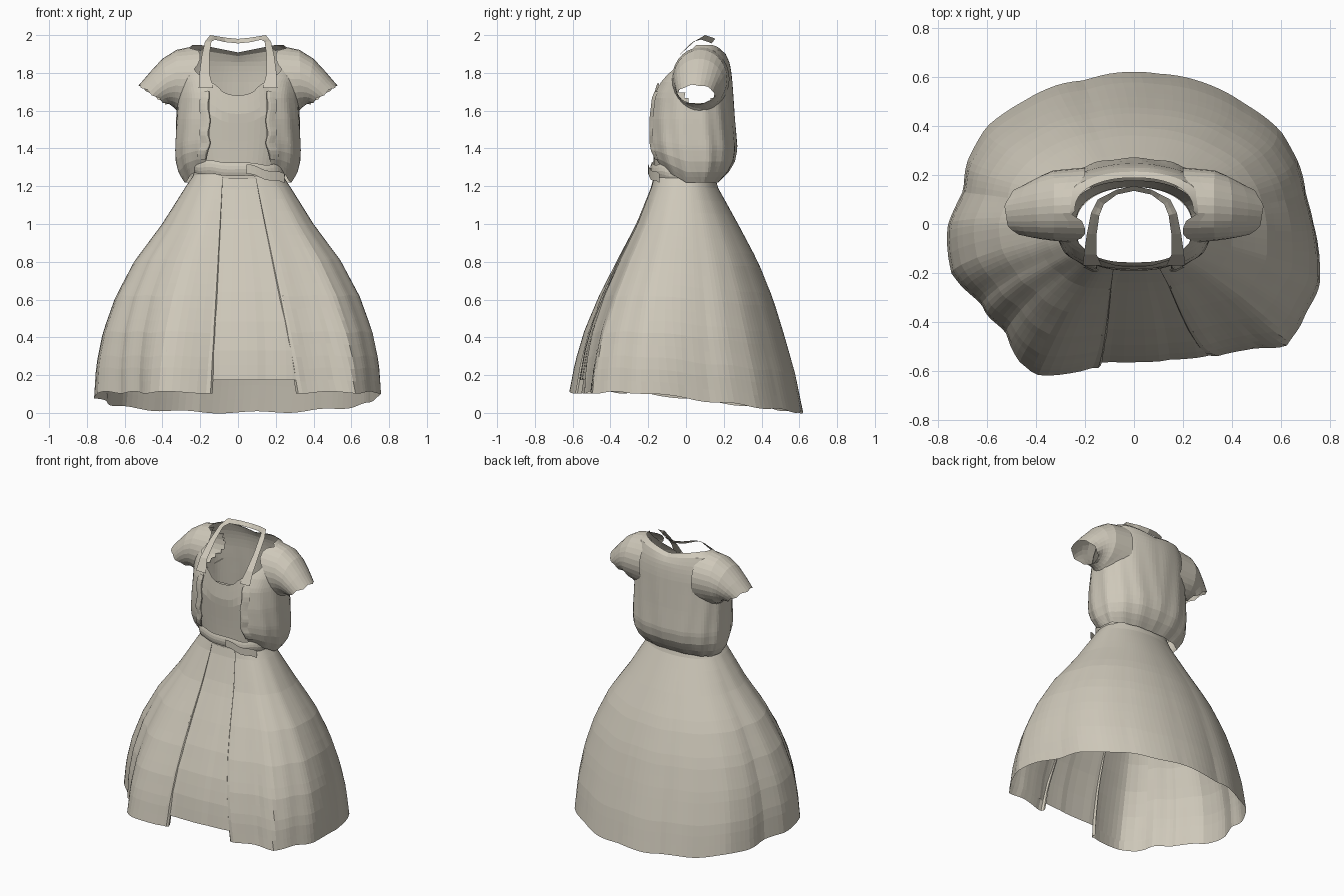
import bpy, bmesh, math
from mathutils import Vector

if "Cube" in bpy.data.objects:
    bpy.data.objects.remove(bpy.data.objects["Cube"])

cloth = bpy.data.materials.new("beige cloth")
cloth.diffuse_color = (0.62, 0.58, 0.49, 1)
cloth.use_nodes = True
cloth.node_tree.nodes["Principled BSDF"].inputs["Base Color"].default_value = cloth.diffuse_color


def finish(name, bm):
    me = bpy.data.meshes.new(name)
    bm.to_mesh(me)
    bm.free()
    me.materials.append(cloth)
    ob = bpy.data.objects.new(name, me)
    bpy.context.collection.objects.link(ob)
    return ob


def sheet(name, fn, nu, nv, closed=False, skip=None):
    """Grid surface from fn(u, v), u and v in 0..1; u may wrap round."""
    bm = bmesh.new()
    cols = nu if closed else nu + 1
    g = [[bm.verts.new(fn(i / nu, j / nv)) for i in range(cols)] for j in range(nv + 1)]
    for j in range(nv):
        for i in range(nu):
            k = (i + 1) % cols
            f = [g[j][i], g[j][k], g[j + 1][k], g[j + 1][i]]
            mid = sum((v.co for v in f), Vector()) / 4
            if not (skip and skip(mid)):
                bm.faces.new(f)
    return finish(name, bm)


def table(rows, key):
    """Linear lookup in rows whose first column is the key."""
    rows = sorted(rows)
    if key <= rows[0][0]:
        return rows[0][1:]
    for a, b in zip(rows, rows[1:]):
        if key <= b[0]:
            t = (key - a[0]) / (b[0] - a[0])
            return [p + (q - p) * t for p, q in zip(a[1:], b[1:])]
    return rows[-1][1:]


def ring(phi, rx, yf, yb, cy, nf=2.6, nb=2.2):
    """Point on a rounded outline; phi = 0 is the front, pi the back."""
    s, c = math.sin(phi), math.cos(phi)
    n = nf if c > 0 else nb
    x = math.copysign(rx * abs(s) ** (2 / n), s)
    r = abs(c) ** (2 / n)
    return x, (cy - (cy - yf) * r if c > 0 else cy + (yb - cy) * r)


def edge_angle(x, rx, n=2.6):
    return math.asin(min(1, x / rx) ** (n / 2))


def clamp(t):
    return max(0.0, min(1.0, t))


# ---------- skirts: height, half width, front y, back y ----------
SKIRT = [(1.26, .235, -.17, .15), (1.2, .275, -.185, .165), (1.0, .40, -.265, .275),
         (.8, .545, -.365, .38), (.6, .645, -.455, .46), (.4, .71, -.525, .52),
         (.2, .745, -.57, .575), (0, .755, -.595, .615)]
# wavy hem seen from above
HEM = [(0, -.57), (.15, -.565), (.35, -.535), (.5, -.5), (.62, -.5), (.7, -.37), (.755, -.24),
       (.76, -.15), (.73, 0), (.7, .12), (.67, .25), (.6, .375), (.45, .49), (.3, .57), (.1, .612),
       (-.1, .612), (-.2, .585), (-.3, .57), (-.45, .5), (-.6, .395), (-.68, .25), (-.695, .14),
       (-.755, 0), (-.76, -.1), (-.745, -.2), (-.62, -.33), (-.52, -.45), (-.47, -.56),
       (-.4, -.61), (-.22, -.605), (-.13, -.575)]
POLAR = [(math.atan2(x, -y), math.hypot(x, y)) for x, y in HEM]
POLAR += [(a + s * 2 * math.pi, r) for a, r in POLAR for s in (-1, 1)]
POLAR.sort()


def skirt_point(phi, t, hem=None, shrink=0.0):
    hx, hy = ring(phi, *SKIRT[-1][1:], -.08, 2.75, 2.1)
    if hem is None:                       # hem drops towards the back
        hem = .108 - .105 * clamp((hy + .25) / .85) + .006 * math.sin(13 * phi)
    z = 1.26 + (hem - 1.26) * t
    rx, yf, yb = table(SKIRT, z - hem * t ** 3)
    x, y = ring(phi, rx - shrink, yf + shrink, yb - shrink, -.08 * t, 2.75, 2.1)
    wave = table(POLAR, math.atan2(hx, -hy))[0] / math.hypot(hx, hy) - 1
    front = .5 + .5 * math.cos(phi)
    fold = 1 + t ** .8 * wave + t ** .7 * (1 - .6 * t) * front * (
        .012 * math.cos(19 * phi) + .010 * math.sin(11 * phi))
    return x * fold, y * fold, z


def opening(t, side):
    """Angle of the overskirt's front edge, side -1 or 1."""
    rx = table(SKIRT, 1.26 - 1.15 * t)[0]
    x = .08 + .09 * t if side < 0 else .09 + .27 * t
    return side * edge_angle(x, rx, 2.75)


def overskirt(u, t):
    a, b = opening(t, 1), 2 * math.pi + opening(t, -1)
    return skirt_point(a + (b - a) * u, t)


sheet("overskirt", overskirt, 120, 18)
sheet("front_skirt_panel",
      lambda u, t: skirt_point(-.65 + 1.35 * u, t, .175, .014), 30, 14)

# turned-in facings along the overskirt's front edges
for side, name in ((-1, "left_skirt_facing"), (1, "right_skirt_facing")):
    def facing(u, t, side=side):
        x, y, z = skirt_point(opening(t, side), t)
        return (x - side * .035 * t * math.sin(u * 2.2),
                y + .035 * t * u - .014 * t * math.sin(u * 3.14), z)
    sheet(name, facing, 3, 16)

# ---------- bodice ----------
BODICE = [(1.2, .24, -.17, .15), (1.3, .235, -.17, .15), (1.42, .265, -.175, .17),
          (1.58, .28, -.185, .19), (1.68, .265, -.172, .19), (1.76, .25, -.16, .19)]
# neckline height by angle from the front
NECK = [(0, 1.68), (.18, 1.69), (.36, 1.735), (.5, 1.755), (.75, 1.7), (1.2, 1.59), (3.2, 1.47)]


def bodice(u, v):
    phi = (u - .5) * 2 * math.pi
    z = 1.24 + (table(NECK, abs(phi))[0] - 1.24) * v
    x, y = ring(phi, *table(BODICE, z), 0)
    return x, y, z


sheet("bodice", bodice, 56, 9, closed=True)

# ---------- short jacket: height, half width, front y, back y, front gap ----------
JACKET = [(1.22, .28, -.15, .17, .18), (1.27, .312, -.18, .222, .165), (1.33, .328, -.195, .257, .155),
          (1.4, .333, -.2, .27, .15), (1.55, .328, -.2, .258, .15), (1.68, .32, -.185, .25, .15),
          (1.76, .32, -.145, .245, .175), (1.82, .315, -.1, .238, .235), (1.87, .305, -.06, .228, .26),
          (1.92, .285, 0, .213, .265), (1.948, .24, .03, .188, .238)]


def jacket(u, v):
    z = 1.22 + .728 * v
    rx, yf, yb, gap = table(JACKET, z)
    a = edge_angle(gap, rx)
    phi = a + (math.pi - a) * u
    x, y = ring(phi, rx, yf, yb, .06)
    low = clamp((1.5 - z) / .28)
    z += .10 * low * clamp(-y / .17)                       # hem rises in front
    z -= .04 * clamp((z - 1.85) / .09) * clamp(1 - x / .2)  # back neck dips
    k = 1 + .015 * math.sin(14 * phi + 5 * v) * (1 - v)     # gathers
    return x * k, y * k, z


def jacket_x(y, z):
    """Half width of the jacket surface at a given depth and height."""
    rx, yf, yb, gap = table(JACKET, z)
    r, n = ((.06 - y) / (.06 - yf), 2.6) if y < .06 else ((y - .06) / (yb - .06), 2.2)
    return rx * max(0, 1 - min(1, r) ** n) ** (1 / n)


def armhole(p):
    return p.x > .2 and ((p.y - .075) / .115) ** 2 + ((p.z - 1.765) / .125) ** 2 < 1


# sleeve rings: step, top x, top z, bottom x, bottom z, half depth, centre y
SLEEVE = [(1, .325, 1.922, .335, 1.612, .143, .075), (2, .40, 1.875, .35, 1.625, .13, .068),
          (3, .465, 1.805, .365, 1.635, .115, .06), (4, .525, 1.735, .38, 1.635, .098, .052)]


def sleeve(u, v):
    a, s = u * 2 * math.pi, v * 4
    tx, tz, bx, bz, w, cy = table(SLEEVE, s)
    k = .5 + .5 * math.cos(a)
    jag = .004 * math.sin(a * 7) * clamp(s - 3)
    p = Vector((bx + (tx - bx) * k + jag, cy + w * math.sin(a), bz + (tz - bz) * k - jag))
    if s < 1:                              # seam lies on the jacket
        y, z = .078 + .152 * math.sin(a), 1.768 + .168 * math.cos(a)
        p = Vector((max(.2, jacket_x(y, z)), y, z)).lerp(p, s)
    return p


def mirrored(fn, side):
    def g(u, v):
        x, y, z = fn(u, v)
        return side * x, y, z
    return g


for side, tag in ((-1, "left"), (1, "right")):
    sheet(tag + "_jacket_half", mirrored(jacket, side), 36, 26,
          skip=lambda p: armhole(Vector((abs(p.x), p.y, p.z))))
    sheet(tag + "_sleeve", mirrored(sleeve, side), 28, 8, closed=True)

    # rolled front edge of the jacket
    def lapel(u, v):
        x, y, z = jacket(0, .06 + .6 * v)
        bulge = math.sin(u * math.pi)
        return (x + .05 * u - .012 * bulge + .006 * math.sin(v * 17),
                y - .012 * bulge + .012 * u, z)
    sheet(tag + "_jacket_edge", mirrored(lapel, side), 5, 14)

# ---------- halter strap: step, centre, half-width vector ----------
STRAP = [(0, .17, -.168, 1.72, .038, 0, 0), (1, .178, -.125, 1.8, .026, 0, 0),
         (2, .172, -.04, 1.89, .02, 0, 0), (3, .158, .04, 1.965, .017, .004, 0),
         (4, .135, .09, 1.988, .012, .01, .012), (5, .07, .13, 1.975, 0, .01, .012),
         (6, 0, .145, 1.968, 0, .01, .012)]


def strap(u, v):
    s = v * 12 - 6
    x, y, z, dx, dy, dz = table(STRAP, 6 - abs(s))
    w = 2 * u - 1
    return math.copysign(x + dx * w, s), y + dy * w, z + dz * w


sheet("halter_strap", strap, 2, 24)

# ---------- belt, tail and buckle ----------


def belt(u, v):
    phi = u * 2 * math.pi
    bulge = .008 * math.sin(v * math.pi)
    x, y = ring(phi, .245 + bulge, -.182 - bulge, .16, 0)
    return x, y, 1.255 + .07 * v - .06 * x + .004 * math.sin(9 * phi)


sheet("belt", belt, 48, 4, closed=True)
sheet("belt_tail", lambda u, v: (.045 + .2 * u, -.2 + .06 * u * u,
                                 1.265 + .05 * v - .05 * u + .006 * math.sin(u * 9)), 8, 2)

bm = bmesh.new()
face = bm.faces.new([bm.verts.new((x, -.205, z)) for x, z in
                     ((-.038, 1.24), (.038, 1.24), (.038, 1.34), (-.038, 1.34))])
bmesh.ops.inset_region(bm, faces=[face], thickness=.014)
bmesh.ops.delete(bm, geom=[face], context='FACES')
buckle = finish("buckle", bm)
solid = buckle.modifiers.new("thickness", 'SOLIDIFY')
solid.thickness, solid.offset = .02, 0
